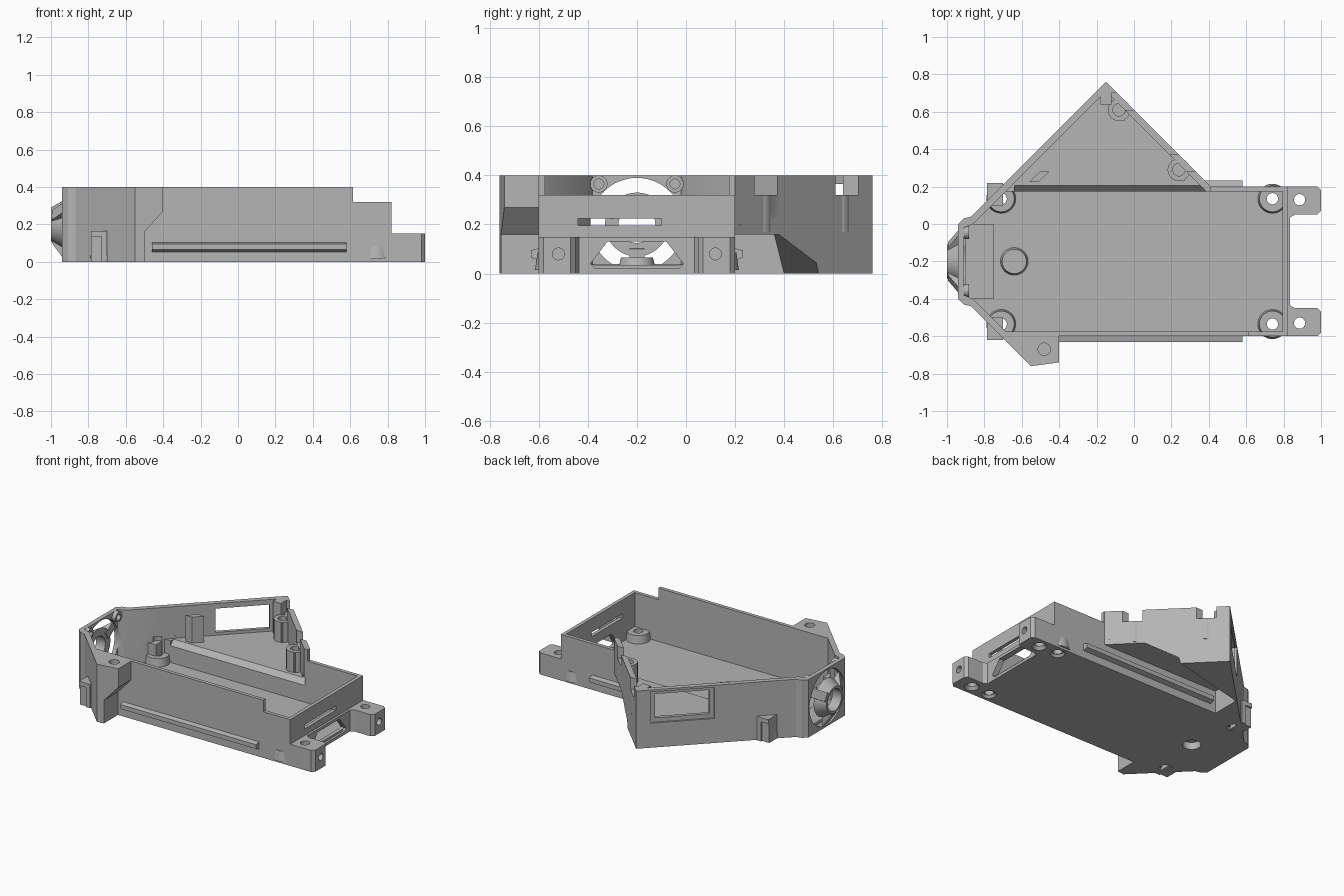
import bpy, bmesh, math
from mathutils import Matrix, Vector

cube = bpy.data.objects.get("Cube")
if cube:
    bpy.data.objects.remove(cube)

grey = bpy.data.materials.new("plain grey")
grey.use_nodes = True
grey.diffuse_color = (0.46, 0.46, 0.46, 1)
grey.node_tree.nodes["Principled BSDF"].inputs["Base Color"].default_value = grey.diffuse_color


def finish(name, bm):
    bmesh.ops.recalc_face_normals(bm, faces=bm.faces)
    mesh = bpy.data.meshes.new(name)
    bm.to_mesh(mesh)
    bm.free()
    mesh.materials.append(grey)
    ob = bpy.data.objects.new(name, mesh)
    bpy.context.collection.objects.link(ob)
    return ob


def loft(name, lower, z0, upper, z1, axis="Z"):
    """Solid between two outlines; the axis is the extrusion direction."""
    place = {"Z": lambda a, b, c: (a, b, c),
             "Y": lambda a, b, c: (a, c, b),
             "X": lambda a, b, c: (c, a, b)}[axis]
    bm = bmesh.new()
    lo = [bm.verts.new(place(a, b, z0)) for a, b in lower]
    hi = [bm.verts.new(place(a, b, z1)) for a, b in upper]
    bm.faces.new(lo)
    bm.faces.new(hi)
    for i in range(len(lo)):
        j = (i + 1) % len(lo)
        bm.faces.new((lo[i], lo[j], hi[j], hi[i]))
    return finish(name, bm)


def prism(name, outline, z0, z1, axis="Z"):
    return loft(name, outline, z0, outline, z1, axis)


def box(name, x0, x1, y0, y1, z0, z1):
    return prism(name, [(x0, y0), (x1, y0), (x1, y1), (x0, y1)], z0, z1)


def cyl(name, center, r0, r1, depth, axis="Z", sides=40):
    bm = bmesh.new()
    rot = Matrix.Rotation(math.pi / 2, 4, "Y") if axis == "X" else Matrix()
    bmesh.ops.create_cone(bm, cap_ends=True, segments=sides, radius1=r0, radius2=r1,
                          depth=depth, matrix=Matrix.Translation(center) @ rot)
    return finish(name, bm)


def boolean(targets, tool, operation="DIFFERENCE"):
    for ob in targets:
        mod = ob.modifiers.new("cut", "BOOLEAN")
        mod.solver = "EXACT"
        mod.operation = operation
        mod.object = tool
        bpy.context.view_layer.objects.active = ob
        bpy.ops.object.modifier_apply(modifier=mod.name)
    bpy.data.objects.remove(tool)


MID = -0.2   # centre line of the tray in y

# Case outline: tray, front wing and triangular rear bay
body = prism("case_body", [
    (0.82, -0.6), (0.82, 0.2), (0.41, 0.2), (-0.15, 0.76), (-0.87, 0.04), (-0.91, 0.03),
    (-0.94, 0), (-0.94, -0.4), (-0.91, -0.43), (-0.87, -0.44), (-0.55, -0.76),
    (-0.4, -0.74), (-0.4, -0.6)], 0, 0.4)

# Tray cavity and rear bay cavity
boolean([body], prism("cut", [
    (0.795, -0.575), (0.795, 0.175), (-0.685, 0.175), (-0.86, 0), (-0.91, -0.02),
    (-0.91, -0.38), (-0.86, -0.4), (-0.685, -0.575)], 0.03, 0.5))
boolean([body], prism("cut", [(-0.71, 0.15), (0.41, 0.15), (-0.15, 0.71)], 0.18, 0.5))
boolean([body], prism("cut", [(0.16, 0.13), (0.225, 0.2), (0.16, 0.2)], -0.64, 0.39, "X"))

# Underside of the rear bay and of the wing
boolean([body], loft("cut", [(-0.5, 0.2), (0.7, 0.2), (0.3, 0.596), (-0.5, 0.4)], -0.001,
                     [(-0.5, 0.2), (0.7, 0.2), (0.5, 0.384), (-0.5, 0.36)], 0.16))
boolean([body], prism("cut", [(-0.5, -0.05), (-0.5, 0.16), (-0.4, 0.27), (-0.35, 0.27),
                              (-0.35, -0.05)], -0.8, -0.6, "Y"))

# Lowered rims and rim notches
boolean([body], box("cut", 0.615, 1, -0.7, 0.3, 0.32, 0.5))
boolean([body], box("cut", 0.412, 1, 0, 0.25, 0.32, 0.5))
for y0, y1 in ((0.28, 0.37), (0.61, 0.7)):
    boolean([body], prism("cut", [(0.55 - y0, y0), (0.7 - y0, y0),
                                  (0.7 - y1, y1), (0.55 - y1, y1)], 0.32, 0.5))


def diagonal_cut(t0, t1, inner, outer, z0, z1):
    """Cut through the rear left diagonal wall, measured from the apex."""
    def at(t, d):
        return (-0.15 - 0.72 * t + d, 0.76 - 0.72 * t - d)
    boolean([body], prism("cut", [at(t0, inner), at(t1, inner), at(t1, outer),
                                  at(t0, outer)], z0, z1))


# Rear window with its shallow frame recess
diagonal_cut(0.12, 0.46, 0.06, -0.05, 0.2, 0.365)
diagonal_cut(0.09, 0.49, 0.008, -0.05, 0.17, 0.385)

# Round port, end vent and card slot
boolean([body], cyl("cut", (-0.93, MID, 0.2), 0.19, 0.19, 0.1, "X", 64))
vent = [(-0.39, 0.04), (-0.37, 0.02), (-0.03, 0.02), (-0.01, 0.04), (-0.08, 0.13), (-0.32, 0.13)]
boolean([body], prism("cut", [(y, max(z, 0.035)) for y, z in vent], 0.7, 0.9, "X"))
boolean([body], box("cut", 0.7, 0.9, -0.44, -0.1, 0.195, 0.225))

# Raised frame around the vent
frame = prism("vent_frame", [(-0.46, 0), (0.06, 0), (0.06, 0.15), (-0.46, 0.15)],
              0.81, 0.835, "X")
boolean([frame], prism("cut", vent, 0.7, 0.9, "X"))

# Corner posts, end lugs, side clips and rails, mirrored about the centre line
posts = []
for side, word in ((1, "rear"), (-1, "front")):
    def yy(d):
        return MID + side * d

    for x, out in ((-0.71, -1), (0.74, 1)):
        post = cyl(word + "_corner_post", (x, yy(0.335), 0.05), 0.08, 0.07, 0.07)
        hole = cyl("cut", (x, yy(0.335), 0.05), 0.03, 0.03, 0.3)
        boolean([body, post], hole)
        boolean([body], cyl("cut", (x, yy(0.335), 0.005), 0.055, 0.03, 0.03))
        posts.append(post)
        if out > 0:
            box(word + "_post_web", x, 0.8, *sorted((yy(0.31), yy(0.385))), 0.02, 0.08)
            boolean([bpy.data.objects[word + "_post_web"]],
                    cyl("cut", (x, yy(0.335), 0.05), 0.05, 0.05, 0.3))

    lug = prism(word + "_end_lug", [
        (0.8, yy(0.4)), (0.98, yy(0.4)), (1, yy(0.38)), (1, yy(0.27)), (0.98, yy(0.25)),
        (0.86, yy(0.25)), (0.835, yy(0.235)), (0.82, yy(0.21)), (0.8, yy(0.21))], 0, 0.15)
    boolean([lug], cyl("cut", (0.885, yy(0.33), 0.07), 0.03, 0.03, 0.4))
    boolean([lug], cyl("cut", (0.885, yy(0.33), 0.005), 0.055, 0.03, 0.03))
    boolean([lug], cyl("cut", (0.97, yy(0.32), 0.08), 0.024, 0.024, 0.1, "X"))

    clip = box(word + "_side_clip", -0.785, -0.7, *sorted((yy(0.3), yy(0.42))), 0, 0.165)
    boolean([clip], box("cut", -0.8, -0.73, *sorted((yy(0.41), yy(0.5))), -0.1, 0.135))
    prism(word + "_side_rail", [(yy(0.39), 0.05), (yy(0.432), 0.065), (yy(0.432), 0.095),
                                (yy(0.39), 0.105)], -0.46, 0.58, "X")

    # Screw ear beside the round port
    ear = cyl(word + "_port_screw_ear", (-0.9, yy(0.155), 0.365), 0.035, 0.035, 0.035, "X")
    boolean([ear], cyl("cut", (-0.9, yy(0.155), 0.365), 0.02, 0.02, 0.1, "X"))

# Lens ring carried on three tapered spokes
ring = cyl("lens_ring", (-0.965, MID, 0.2), 0.09, 0.13, 0.07, "X", 48)
boolean([ring], cyl("cut", (-0.965, MID, 0.2), 0.075, 0.075, 0.2, "X", 48))
for angle in (30, 150, 270):
    a = math.radians(angle)
    d, n = Vector((math.cos(a), math.sin(a))), Vector((-math.sin(a), math.cos(a)))
    hub = Vector((MID, 0.2))

    def bar(r0, r1):
        return [hub + d * r + n * w for r, w in ((r0, -0.03), (r1, -0.03), (r1, 0.03), (r0, 0.03))]
    loft("lens_spoke", bar(0.08, 0.1), -0.995, bar(0.1, 0.195), -0.925, "X")
box("lens_seat", -0.9, -0.75, -0.4, 0, 0.02, 0.04)

# Floor boss with a blind recess beneath
boss = cyl("floor_boss", (-0.64, MID, 0.045), 0.075, 0.065, 0.04)
boolean([body, boss], cyl("cut", (-0.64, MID, 0), 0.058, 0.058, 0.1))

# Screw bosses and upright post in the rear bay
for x, y in ((-0.08, 0.61), (0.24, 0.29)):
    tower = cyl("bay_screw_boss", (x, y, 0.245), 0.06, 0.06, 0.15)
    web = prism("boss_web", [(x - 0.03, y - 0.03), (x + 0.03, y - 0.06),
                             (x + 0.05, y + 0.03), (x - 0.01, y + 0.09)], 0.17, 0.32)
    boolean([tower], web, "UNION")
    boolean([tower], cyl("cut", (x, y, 0.3), 0.033, 0.033, 0.15))
prism("bay_post", [(-0.56, 0.225), (-0.51, 0.225), (-0.455, 0.28), (-0.505, 0.28)], 0.17, 0.36)
box("apex_block", -0.18, -0.12, 0.64, 0.72, 0.17, 0.4)

# Screw hole in the wing
boolean([body], cyl("cut", (-0.48, -0.67, 0.4), 0.033, 0.033, 0.2))

# Smooth round surfaces while keeping edges crisp
for ob in bpy.context.collection.objects:
    if ob.type == "MESH" and grey.name in ob.data.materials:
        bpy.ops.object.select_all(action="DESELECT")
        ob.select_set(True)
        bpy.context.view_layer.objects.active = ob
        bpy.ops.object.shade_smooth_by_angle(angle=math.radians(25))
